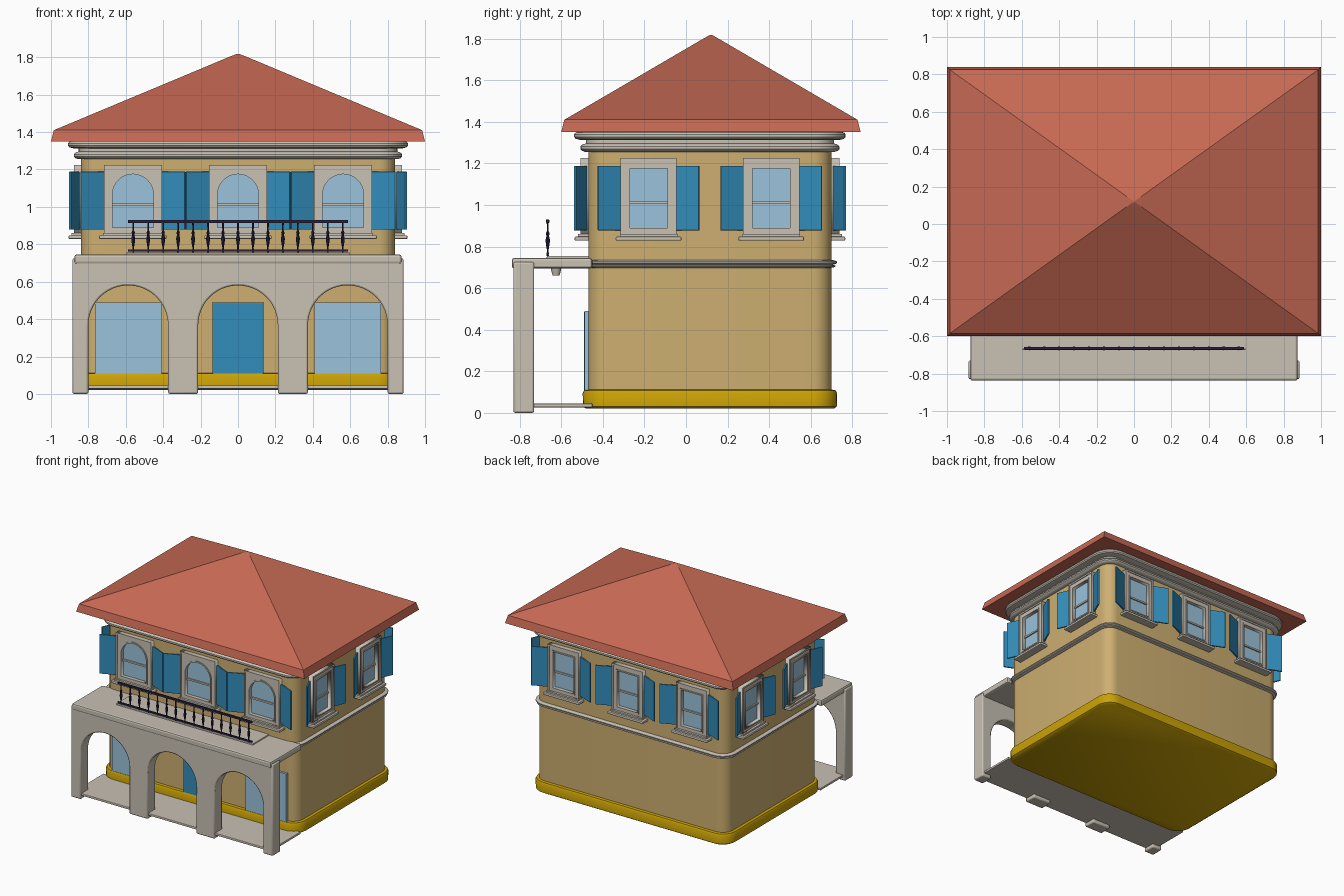
import bpy, bmesh, math
from mathutils import Matrix, Vector

if "Cube" in bpy.data.objects:
    bpy.data.objects.remove(bpy.data.objects["Cube"])


def material(name, rgb):
    m = bpy.data.materials.new(name)
    m.diffuse_color = (*[c ** 2.2 for c in rgb], 1)
    m.use_nodes = True
    m.node_tree.nodes["Principled BSDF"].inputs["Base Color"].default_value = m.diffuse_color
    return m


TAN = material("tan plaster", (0.80, 0.68, 0.44))
STONE = material("pale stone", (0.78, 0.75, 0.70))
ROOF = material("terracotta", (0.77, 0.41, 0.33))
GOLD = material("ochre base", (0.79, 0.63, 0.05))
BLUE = material("blue paint", (0.21, 0.55, 0.73))
GLASS = material("glass blue", (0.60, 0.76, 0.86))
IRON = material("dark iron", (0.17, 0.15, 0.25))
CY = 0.115               # house centre in y
HX, HY = 0.84, 0.585     # house half sizes


def finish(name, me, mat, matrix=None, smooth=False, bevel=0):
    me.materials.clear()
    me.materials.append(mat)
    for p in me.polygons:
        p.material_index = 0
    ob = bpy.data.objects.new(name, me)
    bpy.context.collection.objects.link(ob)
    if matrix is not None:
        ob.matrix_world = matrix
    if bevel:
        b = ob.modifiers.new("bevel", 'BEVEL')
        b.width, b.segments, b.limit_method = bevel, 2, 'ANGLE'
        b.angle_limit = math.radians(40)
    if smooth:
        bpy.ops.object.select_all(action='DESELECT')
        ob.select_set(True)
        bpy.context.view_layer.objects.active = ob
        bpy.ops.object.shade_smooth_by_angle(angle=math.radians(35))
    return ob


def from_bm(name, bm, mat, *args, **kw):
    bmesh.ops.recalc_face_normals(bm, faces=bm.faces)
    me = bpy.data.meshes.new(name)
    bm.to_mesh(me)
    bm.free()
    return finish(name, me, mat, *args, **kw)


def box(name, x0, x1, y0, y1, z0, z1, mat, matrix=None, bevel=0):
    bm = bmesh.new()
    bmesh.ops.create_cube(bm, size=1)
    for v in bm.verts:
        v.co = ((x0 + x1) / 2 + v.co.x * (x1 - x0), (y0 + y1) / 2 + v.co.y * (y1 - y0),
                (z0 + z1) / 2 + v.co.z * (z1 - z0))
    return from_bm(name, bm, mat, matrix, bevel=bevel)


def skin(name, rings, mat, smooth=False):
    """Close a stack of equal-length point rings into a solid."""
    bm = bmesh.new()
    vr = [[bm.verts.new(p) for p in r] for r in rings]
    n = len(vr[0])
    for a, b in zip(vr, vr[1:]):
        for i in range(n):
            bm.faces.new((a[i], a[(i + 1) % n], b[(i + 1) % n], b[i]))
    bm.faces.new(vr[0])
    bm.faces.new(vr[-1])
    return from_bm(name, bm, mat, smooth=smooth)


def rounded(z, grow, r=0.09, seg=7):
    """House footprint grown outward, with rounded corners."""
    pts, rr = [], r + grow
    for k, (sx, sy) in enumerate(((1, 1), (-1, 1), (-1, -1), (1, -1))):
        for i in range(seg + 1):
            a = math.pi / 2 * (k + i / seg)
            pts.append((sx * (HX - r) + rr * math.cos(a),
                        CY + sy * (HY - r) + rr * math.sin(a), z))
    return pts


def band(name, profile, mat):
    return skin(name, [rounded(z, g) for z, g in profile], mat, True)


def prism(name, loops, d0, d1, mat, matrix):
    """Upright plate from x/z loops (later loops are holes), from depth d0 out to d1."""
    cu = bpy.data.curves.new(name, 'CURVE')
    cu.dimensions, cu.fill_mode, cu.extrude = '2D', 'BOTH', (d1 - d0) / 2
    for lp in loops:
        s = cu.splines.new('POLY')
        s.points.add(len(lp) - 1)
        for p, (x, z) in zip(s.points, lp):
            p.co = (x, z, 0, 1)
        s.use_cyclic_u = True
    tmp = bpy.data.objects.new(name + "_outline", cu)
    bpy.context.collection.objects.link(tmp)
    deps = bpy.context.evaluated_depsgraph_get()
    me = bpy.data.meshes.new_from_object(tmp.evaluated_get(deps))
    bpy.data.objects.remove(tmp)
    me.transform(Matrix.Translation((0, -(d0 + d1) / 2, 0)) @ Matrix.Rotation(math.pi / 2, 4, 'X'))
    return finish(name, me, mat, matrix)


def opening(h, z0, z1, arched):
    if not arched:
        return [(-h, z0), (h, z0), (h, z1), (-h, z1)]
    return [(-h, z0), (h, z0)] + [(h * math.cos(math.pi * i / 16), z1 - h + h * math.sin(math.pi * i / 16))
                                  for i in range(17)]


# House walls, base, string course and cornice
band("walls", [(0.03, 0), (1.36, 0)], TAN)
band("base", [(0.02, 0.01), (0.03, 0.025), (0.095, 0.027), (0.108, 0.02), (0.112, 0)], GOLD)


def bead(name, z0, z1, g0, g1):
    h = z1 - z0
    band(name, [(z0, g0), (z0 + h * 0.15, g1 - 0.007), (z0 + h * 0.35, g1), (z0 + h * 0.65, g1),
                (z0 + h * 0.85, g1 - 0.007), (z1, g0)], STONE)


bead("string_course_lower", 0.698, 0.714, 0.0, 0.018)
bead("string_course_upper", 0.712, 0.736, 0.0, 0.026)
bead("cornice_lower", 1.255, 1.295, 0.015, 0.038)
band("cornice_neck", [(1.29, 0.012), (1.315, 0.012), (1.33, 0.03)], STONE)
bead("cornice_upper", 1.312, 1.355, 0.035, 0.068)


# Hipped roof with sloped fascia
def rect(z, hx, hy):
    return [(sx * hx, 0.12 + sy * hy, z) for sx, sy in ((1, 1), (-1, 1), (-1, -1), (1, -1))]


skin("roof", [rect(1.35, 1.0, 0.72), rect(1.41, 0.985, 0.705), rect(1.805, 0.04, 0.028),
              rect(1.818, 0.006, 0.004)], ROOF)


# Windows with frame, sash, bar, sill and open shutters
def window(side, matrix, arched):
    fw, gw, sw = (0.155, 0.12, 0.18) if arched else (0.135, 0.10, 0.158)
    n = side + "_window_"
    outer = opening(fw, 0.85, 1.225, False)
    hole = opening(gw, 0.88, 1.185, arched)
    prism(n + "frame", [outer, hole], -0.01, 0.032, STONE, matrix)
    prism(n + "rim", [outer, opening(fw - 0.012, 0.86, 1.212, False)], 0.03, 0.038, STONE, matrix)
    prism(n + "sash", [hole, opening(gw - 0.01, 0.89, 1.175, arched)], 0.0, 0.038, STONE, matrix)
    prism(n + "glass", [hole], -0.01, 0.008, GLASS, matrix)
    box(n + "bar", -gw, gw, -0.018, 0, 1.005, 1.018, STONE, matrix)
    box(n + "sill", -sw, sw, -0.066, 0.01, 0.828, 0.848, STONE, matrix, 0.006)
    box(n + "sill_top", -sw + 0.02, sw - 0.02, -0.05, 0.01, 0.846, 0.86, STONE, matrix)
    w = 0.135 if arched or side == "back" else 0.118
    for s in (1, -1):
        m = matrix @ Matrix.Translation((s * fw, -0.012, 0)) @ Matrix.Rotation(-s * math.radians(23), 4, 'Z')
        box(side + "_shutter", min(0, s * w), max(0, s * w), -0.006, 0.006, 0.878, 1.188, BLUE, m, 0.002)


for x in (-0.562, 0, 0.562):
    window("front", Matrix.Translation((x, CY - HY, 0)), True)
    window("back", Matrix.Translation((x, CY + HY, 0)) @ Matrix.Rotation(math.pi, 4, 'Z'), False)
for y in (-0.18, 0.41):
    for s, side in ((1, "right"), (-1, "left")):
        window(side, Matrix.Translation((s * HX, y, 0)) @ Matrix.Rotation(s * math.pi / 2, 4, 'Z'), False)

# Ground floor door and shop windows
box("door", -0.137, 0.137, -0.49, -0.46, 0.10, 0.49, BLUE, bevel=0.006)
for s in (-1, 1):
    box("shop_window", s * 0.587 - 0.178, s * 0.587 + 0.178, -0.488, -0.46, 0.10, 0.49, GLASS)

# Portico arcade wall: one outline with three arches
outline = [(-0.885, 0.0)]
for c in (-0.587, 0, 0.587):
    outline.append((c - 0.213, 0.0))
    outline += [(c - 0.213 * math.cos(math.pi * i / 24), 0.367 + 0.213 * math.sin(math.pi * i / 24))
                for i in range(25)]
    outline.append((c + 0.213, 0.0))
outline += [(0.885, 0.0), (0.885, 0.725), (-0.885, 0.725)]
bm = bmesh.new()
face = bm.faces.new([bm.verts.new((x, -0.83, z)) for x, z in outline])
ext = bmesh.ops.extrude_face_region(bm, geom=[face])
for v in ext["geom"]:
    if isinstance(v, bmesh.types.BMVert):
        v.co.y = -0.73
from_bm("arcade_wall", bm, STONE, smooth=True, bevel=0.009)

# Portico floor, balcony deck and threshold
box("portico_floor", -0.865, 0.865, -0.82, -0.45, 0.027, 0.045, STONE, bevel=0.004)
box("balcony_deck", -0.875, 0.875, -0.838, -0.45, 0.695, 0.745, STONE, bevel=0.012)
box("balcony_plate", -0.6, 0.6, -0.67, -0.45, 0.74, 0.755, STONE, bevel=0.005)


# Turned pieces: balusters and ceiling lamps
def turned(name, x, y, profile, mat, seg=8):
    skin(name, [[(x + r * math.cos(2 * math.pi * i / seg), y + r * math.sin(2 * math.pi * i / seg), z)
                 for i in range(seg)] for z, r in profile], mat, True)


for c in (-0.587, 0, 0.587):
    turned("ceiling_lamp", c, -0.625, [(0.66, 0.016), (0.68, 0.022), (0.70, 0.026)], STONE, 12)
for i in range(15):
    turned("baluster", -0.56 + 0.08 * i, -0.665,
           [(0.755, 0.005), (0.785, 0.004), (0.80, 0.007), (0.83, 0.011), (0.85, 0.006), (0.862, 0.009),
            (0.875, 0.004), (0.92, 0.005)], IRON)
box("top_rail", -0.588, 0.588, -0.673, -0.657, 0.914, 0.93, IRON, bevel=0.003)
box("bottom_rail", -0.588, 0.588, -0.671, -0.659, 0.761, 0.772, IRON)
